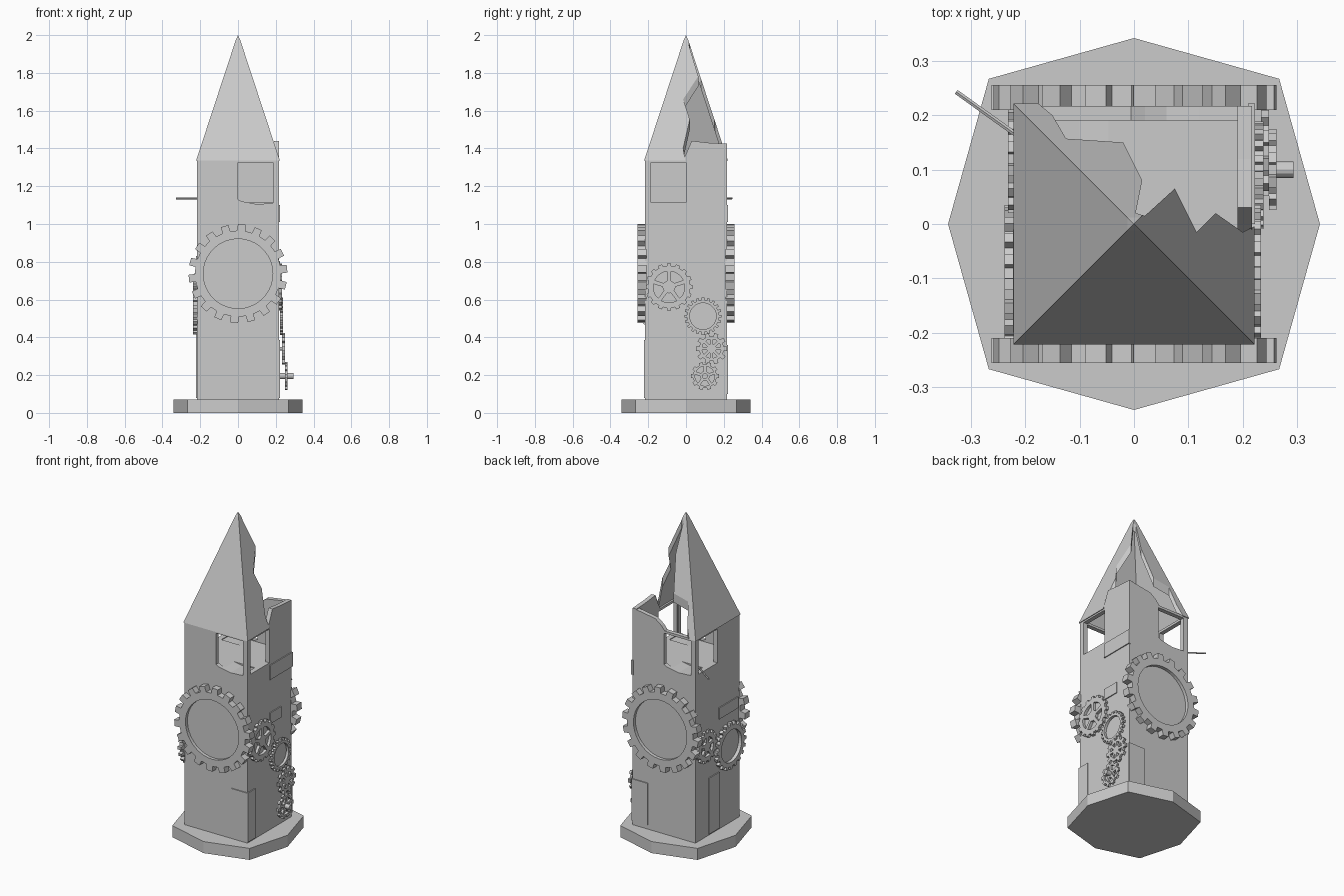
import bpy, bmesh, math
from mathutils import Vector

if "Cube" in bpy.data.objects:
    bpy.data.objects.remove(bpy.data.objects["Cube"])

stone = bpy.data.materials.new("plain_grey")
stone.diffuse_color = (0.6, 0.6, 0.6, 1)
stone.use_nodes = True
stone.node_tree.nodes["Principled BSDF"].inputs["Base Color"].default_value = stone.diffuse_color


def place(axis, u, v, d):
    return {"x": (d, u, v), "y": (u, d, v), "z": (u, v, d)}[axis]


def finish(name, bm, hidden=False):
    bmesh.ops.recalc_face_normals(bm, faces=bm.faces)
    me = bpy.data.meshes.new(name)
    bm.to_mesh(me)
    bm.free()
    me.materials.append(stone)
    ob = bpy.data.objects.new(name, me)
    bpy.context.collection.objects.link(ob)
    ob.hide_render = hidden
    return ob


def add_prism(bm, axis, pts, a, b):
    lo = [bm.verts.new(place(axis, u, v, a)) for u, v in pts]
    hi = [bm.verts.new(place(axis, u, v, b)) for u, v in pts]
    n = len(pts)
    bm.faces.new(lo)
    bm.faces.new(hi)
    for i in range(n):
        j = (i + 1) % n
        bm.faces.new((lo[i], lo[j], hi[j], hi[i]))


def prism(name, axis, pts, a, b, hidden=False):
    bm = bmesh.new()
    add_prism(bm, axis, pts, a, b)
    return finish(name, bm, hidden)


def rect(u0, u1, v0, v1):
    return [(u0, v0), (u1, v0), (u1, v1), (u0, v1)]


def circle(u, v, r, n=24):
    return [(u + r * math.cos(i * math.tau / n), v + r * math.sin(i * math.tau / n)) for i in range(n)]


def pyramid(name, half, z0, z1, tip, hidden=False):
    bm = bmesh.new()
    lo = [bm.verts.new((x, y, z0)) for x, y in rect(-half, half, -half, half)]
    hi = [bm.verts.new((x, y, z1 - tip * 2.2)) for x, y in rect(-tip, tip, -tip, tip)]
    top = bm.verts.new((0, 0, z1))
    bm.faces.new(lo)
    for i in range(4):
        j = (i + 1) % 4
        bm.faces.new((lo[i], lo[j], hi[j], hi[i]))
        bm.faces.new((hi[i], hi[j], top))
    return finish(name, bm, hidden)


def cut(ob, *cutters):
    for c in cutters:
        m = ob.modifiers.new("cut", "BOOLEAN")
        m.operation = "DIFFERENCE"
        m.solver = "EXACT"
        m.object = c
    bpy.context.view_layer.update()
    me = bpy.data.meshes.new_from_object(ob.evaluated_get(bpy.context.evaluated_depsgraph_get()))
    ob.modifiers.clear()
    ob.data = me
    for c in cutters:
        bpy.data.objects.remove(c)


def gear(name, axis, u, v, d0, d1, teeth, root, outer, inner, spokes=0, hub=0.0, turn=0.0):
    """Toothed ring with optional hub and spokes, lying across the axis."""
    bm = bmesh.new()
    rings = []
    for d in (d0, d1):
        out, inn = [], []
        for i in range(teeth):
            for f, r in ((-0.27, root), (-0.22, outer), (0.22, outer), (0.27, root)):
                a = (i + f) * math.tau / teeth + turn
                c, s = math.cos(a), math.sin(a)
                out.append(bm.verts.new(place(axis, u + r * c, v + r * s, d)))
                inn.append(bm.verts.new(place(axis, u + inner * c, v + inner * s, d)))
        rings.append((out, inn))
    (o0, i0), (o1, i1) = rings
    n = len(o0)
    for i in range(n):
        j = (i + 1) % n
        for p, q in ((o0, i0), (o1, i1), (o0, o1), (i0, i1)):
            bm.faces.new((p[i], p[j], q[j], q[i]))
    if hub:
        add_prism(bm, axis, circle(u, v, hub, 16), d0, d1)
    for k in range(spokes):
        a = k * math.tau / spokes + math.pi / 2
        c, s = math.cos(a), math.sin(a)
        w, r0, r1 = hub * 0.3, hub * 0.8, (inner + root) / 2
        pts = [(u + r * c - t * s, v + r * s + t * c) for r, t in ((r0, -w), (r1, -w), (r1, w), (r0, w))]
        add_prism(bm, axis, pts, d0, d1)
    return finish(name, bm)


# eight-sided plinth
k = 0.267
prism("plinth", "z", [(0.342, 0), (k, k), (0, 0.342), (-k, k), (-0.342, 0), (-k, -k), (0, -0.342), (k, -k)], 0, 0.072)

# tower shaft with hollow belfry and four openings
W = 0.217
tower = prism("tower", "z", rect(-W, W, -W, W), 0.07, 1.34)
chipped = [(0, 1.13), (0.02, 1.12), (0.1, 1.105), (0.185, 1.11), (0.185, 1.325), (0, 1.325)]
cut(tower,
    prism("belfry_void", "z", rect(-0.19, 0.19, -0.19, 0.19), 1.115, 1.5, True),
    prism("front_opening", "y", chipped, -0.4, -0.1, True),
    prism("back_opening", "y", [(-u, v) for u, v in chipped], 0.1, 0.4, True),
    prism("right_opening", "x", rect(-0.185, 0, 1.115, 1.325), 0.1, 0.4, True),
    prism("left_opening", "x", rect(0, 0.185, 1.115, 1.325), -0.4, -0.1, True))

# broken wall corner standing above the eaves
prism("broken_right_wall", "x", [(-0.02, 1.335), (0.0, 1.37), (0.03, 1.44), (0.12, 1.43), (W, 1.425), (W, 1.335)], 0.19, W)
prism("broken_back_wall", "y", [(-0.01, 1.335), (0.02, 1.37), (0.06, 1.4), (0.12, 1.41), (W, 1.425), (W, 1.335)], 0.19, W)

# spire shell with the back right side torn away
spire = pyramid("spire", 0.222, 1.335, 2.0, 0.012)
tear = [(-0.21, 0.25), (-0.15, 0.2), (-0.125, 0.157), (-0.02, 0.15), (0.015, 0.08), (0.003, 0.02),
        (0.02, 0.015), (0.075, 0.065), (0.115, -0.015), (0.15, 0.02), (0.2, -0.015), (0.25, 0.01), (0.25, 0.25)]
cut(spire,
    pyramid("spire_void", 0.208, 1.32, 1.955, 0.004, True),
    prism("spire_tear", "z", tear, 1.2, 2.1, True))

# large clock rings, front and back
for name, s in (("front", -1), ("back", 1)):
    gear(name + "_clock_ring", "y", 0, 0.737, s * 0.21, s * 0.256, 18, 0.228, 0.262, 0.184, turn=0.1)
    prism(name + "_clock_face", "y", circle(0, 0.737, 0.188, 40), s * 0.2, s * 0.236)

# gear train on the right wall
gear("right_upper_gear", "x", -0.09, 0.667, 0.216, 0.234, 16, 0.112, 0.125, 0.083, 5, 0.034)
gear("right_ring_gear", "x", 0.09, 0.512, 0.222, 0.238, 20, 0.085, 0.099, 0.07)
gear("right_small_gear", "x", 0.135, 0.34, 0.234, 0.248, 10, 0.066, 0.084, 0.05, 8, 0.025)
gear("right_lower_gear", "x", 0.1, 0.195, 0.248, 0.262, 10, 0.063, 0.075, 0.052, 5, 0.026)
prism("right_axle", "x", circle(0.1, 0.195, 0.015, 12), 0.2, 0.293)
prism("small_gear_axle", "x", circle(0.135, 0.34, 0.01, 12), 0.2, 0.24)

# gears on the left wall
gear("left_ring_gear", "x", -0.11, 0.56, -0.214, -0.238, 20, 0.127, 0.145, 0.1)
gear("left_spoked_gear", "x", 0.12, 0.64, -0.214, -0.232, 14, 0.085, 0.1, 0.06, 5, 0.03)

# thin wall patches: axis, side, u0, u1, v0, v1
patches = [("y", -1, 0.108, 0.222, 0.27, 0.387), ("x", 1, -0.222, -0.145, 0.08, 0.387),
           ("x", 1, 0.0, 0.11, 0.735, 0.803), ("x", 1, 0.0, 0.222, 1.01, 1.1),
           ("y", 1, 0.11, 0.222, 0.1, 0.36), ("x", -1, -0.015, 0.09, 0.08, 0.43),
           ("x", -1, -0.2, -0.01, 0.76, 0.83)]
for i, (axis, s, u0, u1, v0, v1) in enumerate(patches):
    prism("wall_patch_%d" % (i + 1), axis, rect(u0, u1, v0, v1), s * 0.21, s * 0.223)

# thin rod poking out of the left opening
a, b = Vector((-0.19, 0.145, 1.135)), Vector((-0.327, 0.243, 1.136))
bpy.ops.mesh.primitive_cylinder_add(vertices=6, radius=0.005, depth=(b - a).length, location=(a + b) / 2)
rod = bpy.context.object
rod.name = "thin_rod"
rod.rotation_euler = (b - a).to_track_quat("Z", "Y").to_euler()
rod.data.materials.append(stone)
